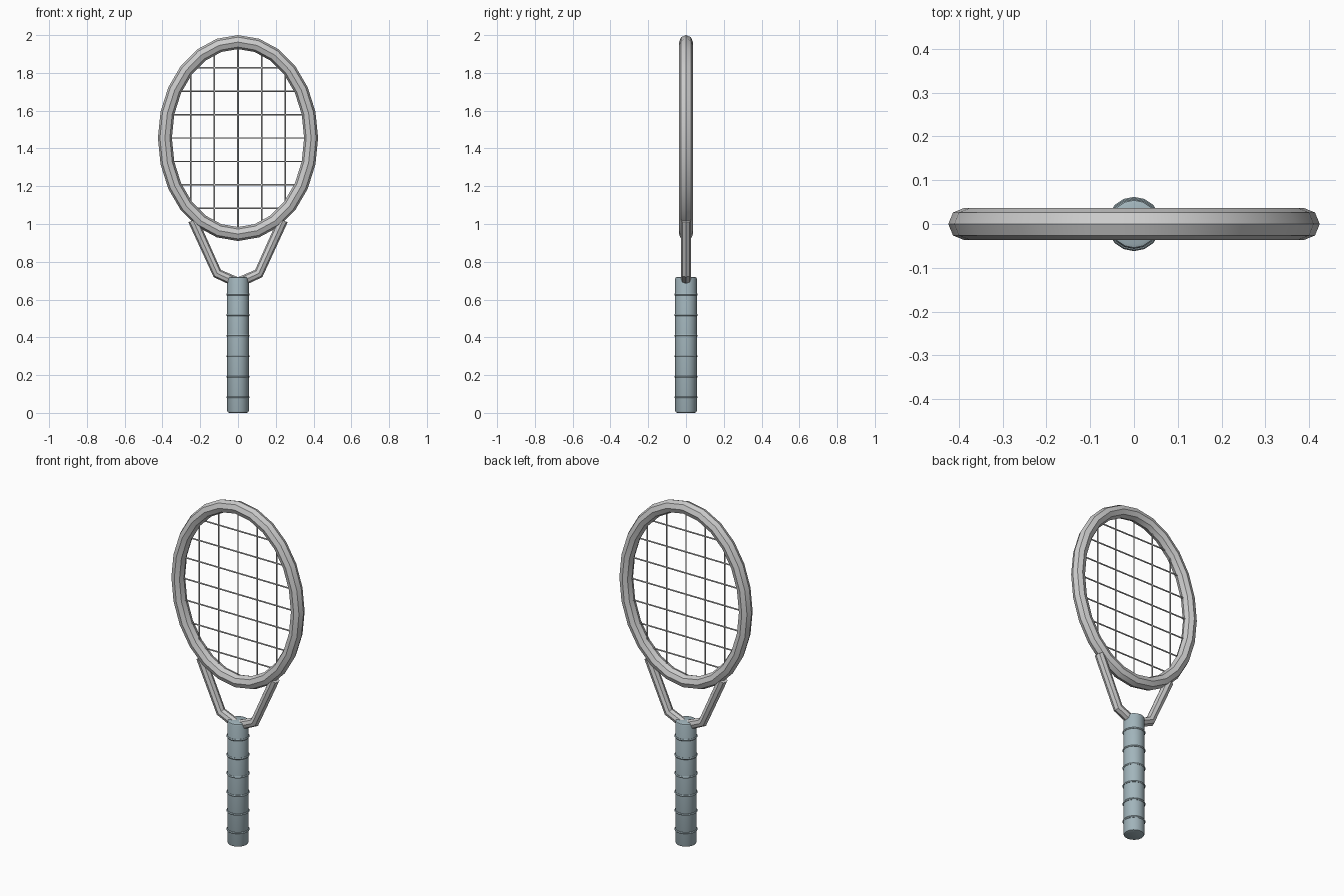
import bpy
import math

if "Cube" in bpy.data.objects:
    bpy.data.objects.remove(bpy.data.objects["Cube"])

CZ, A, B = 1.455, 0.387, 0.508   # head ellipse centre height and half axes

grip_mat = bpy.data.materials.new("grip_blue_grey")
grip_mat.diffuse_color = (0.36, 0.46, 0.50, 1)
grip_mat.use_nodes = True
grip_mat.node_tree.nodes["Principled BSDF"].inputs["Base Color"].default_value = grip_mat.diffuse_color


def finish(obj, name, mat=None):
    obj.name = name
    bpy.ops.object.select_all(action='DESELECT')
    obj.select_set(True)
    bpy.context.view_layer.objects.active = obj
    if mat:
        obj.data.materials.append(mat)
    bpy.ops.object.shade_smooth_by_angle(angle=math.radians(30))
    return obj


def tube(name, points, radius, cyclic=False, res=2):
    """Sweep a round section along a polyline and turn it into a mesh."""
    cu = bpy.data.curves.new(name, 'CURVE')
    cu.dimensions = '3D'
    sp = cu.splines.new('POLY')
    sp.points.add(len(points) - 1)
    for p, co in zip(sp.points, points):
        p.co = (*co, 1)
    sp.use_cyclic_u = cyclic
    cu.bevel_depth = radius
    cu.bevel_resolution = res
    cu.use_fill_caps = not cyclic
    obj = bpy.data.objects.new(name, cu)
    bpy.context.collection.objects.link(obj)
    bpy.ops.object.select_all(action='DESELECT')
    obj.select_set(True)
    bpy.context.view_layer.objects.active = obj
    bpy.ops.object.convert(target='MESH')
    return finish(bpy.context.view_layer.objects.active, name)


# Oval head frame
N = 24
tube("head_frame",
     [(A * math.sin(2 * math.pi * i / N), 0, CZ + B * math.cos(2 * math.pi * i / N))
      for i in range(N)], 0.037, cyclic=True)

# Two throat arms running from the head into the grip
for side, s in (("left", -1), ("right", 1)):
    tube("throat_arm_" + side,
         [(s * 0.238, 0, 1.02), (s * 0.11, 0, 0.738), (s * 0.01, 0, 0.693)], 0.027)

# Vertical strings
for i in range(-2, 3):
    x = i * 0.125
    h = B * math.sqrt(1 - (x / A) ** 2)
    tube("main_string", [(x, 0, CZ - h), (x, 0, CZ + h)], 0.004, res=1)

# Horizontal strings
for i in range(-3, 4):
    dz = i * 0.124
    w = A * math.sqrt(1 - (dz / B) ** 2)
    tube("cross_string", [(-w, 0, CZ + dz), (w, 0, CZ + dz)], 0.004, res=1)

# Grip with softened ends
bpy.ops.mesh.primitive_cylinder_add(vertices=16, radius=0.057, depth=0.72,
                                    location=(0, 0, 0.36))
grip = bpy.context.object
bev = grip.modifiers.new("soft_ends", 'BEVEL')
bev.width = 0.01
bev.segments = 2
bev.limit_method = 'ANGLE'
bev.angle_limit = math.radians(60)
bpy.ops.object.modifier_apply(modifier=bev.name)
finish(grip, "grip", grip_mat)

# Wrap ridges around the grip
for i in range(6):
    bpy.ops.mesh.primitive_torus_add(major_segments=16, minor_segments=6,
                                     major_radius=0.056, minor_radius=0.006,
                                     location=(0, 0, 0.082 + i * 0.109))
    finish(bpy.context.object, "grip_ridge", grip_mat)
